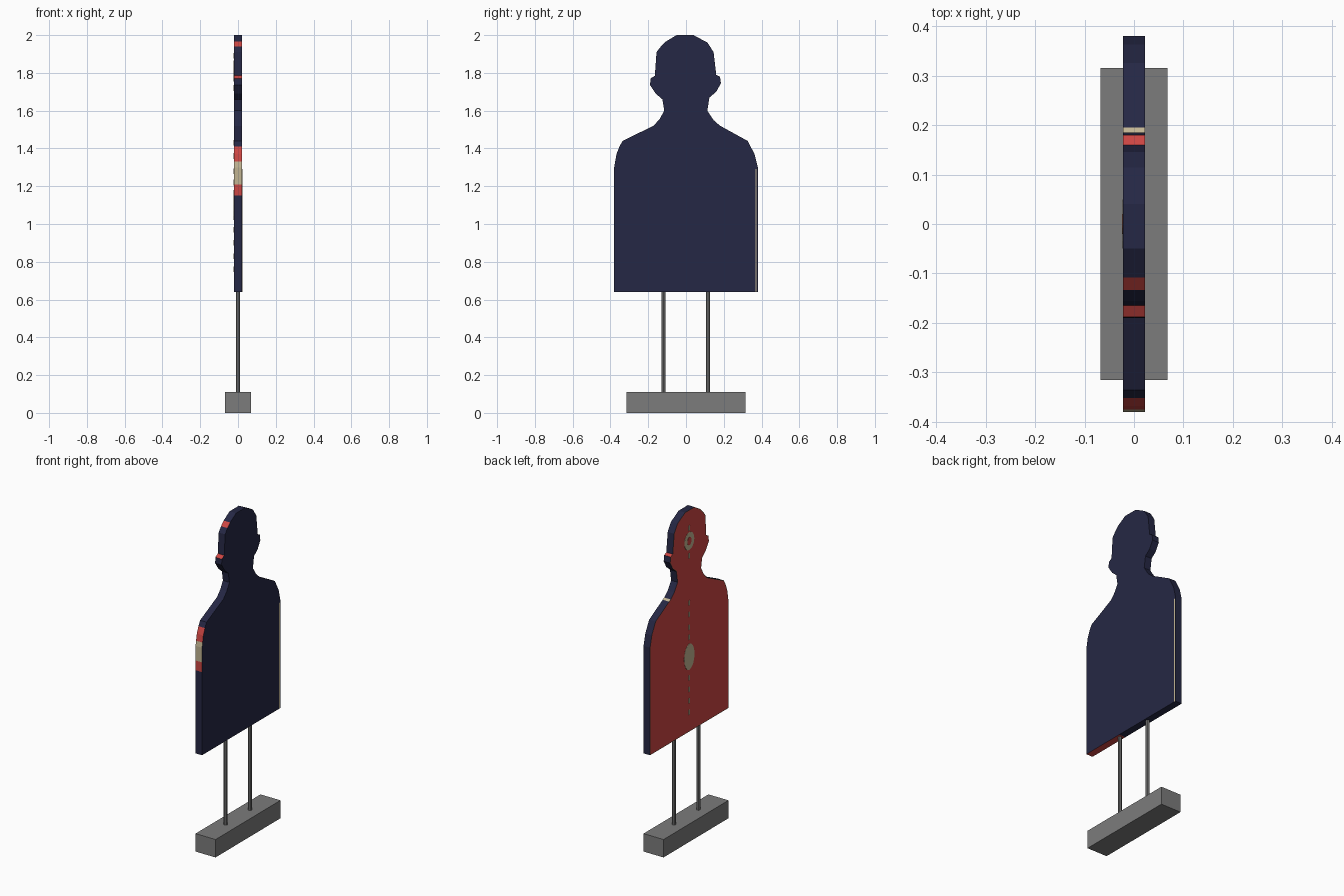
import bpy, bmesh, math

if "Cube" in bpy.data.objects:
    bpy.data.objects.remove(bpy.data.objects["Cube"])


def material(name, rgb):
    m = bpy.data.materials.new(name)
    m.diffuse_color = (*rgb, 1)
    m.use_nodes = True
    m.node_tree.nodes["Principled BSDF"].inputs["Base Color"].default_value = m.diffuse_color
    return m


NAVY = material("navy", (0.0185, 0.0203, 0.058))
RED = material("red", (0.61, 0.061, 0.056))
BEIGE = material("beige", (0.54, 0.46, 0.29))
BROWN = material("worn_edge_brown", (0.30, 0.13, 0.08))
GREY = material("grey", (0.2, 0.2, 0.2))
T = 0.022  # half thickness of the board


def make(name, bm, *mats):
    me = bpy.data.meshes.new(name)
    bm.to_mesh(me)
    bm.free()
    for m in mats:
        me.materials.append(m)
    ob = bpy.data.objects.new(name, me)
    bpy.context.collection.objects.link(ob)
    return ob


def box(name, x, y, z, mat):
    bm = bmesh.new()
    bmesh.ops.create_cube(bm, size=1)
    for v in bm.verts:
        v.co = [r[0] + (c + 0.5) * (r[1] - r[0]) for c, r in zip(v.co, (x, y, z))]
    return make(name, bm, mat)


def disc(name, x, z, ry, rz, mat, n=16):
    # thin oval plate on the printed (-x) side
    bm = bmesh.new()
    vs = [bm.verts.new((x, ry * math.cos(i * math.tau / n), z + rz * math.sin(i * math.tau / n)))
          for i in range(n)]
    f = bm.faces.new(vs)
    r = bmesh.ops.extrude_face_region(bm, geom=[f])
    for v in r["geom"]:
        if isinstance(v, bmesh.types.BMVert):
            v.co.x = -T
    bmesh.ops.recalc_face_normals(bm, faces=bm.faces)
    return make(name, bm, mat)


# target board: person outline (y, z), from the top of the head round the +y side
outline = [
    (0.04, 2.0), (0.114, 1.96), (0.146, 1.91), (0.16, 1.79), (0.18, 1.78), (0.185, 1.745),
    (0.16, 1.70), (0.124, 1.67), (0.113, 1.60), (0.146, 1.55), (0.18, 1.52), (0.195, 1.512),
    (0.326, 1.44), (0.363, 1.37), (0.38, 1.30), (0.38, 0.64),
    (-0.10, 0.64), (-0.38, 0.64), (-0.38, 1.15), (-0.38, 1.21), (-0.38, 1.30), (-0.375, 1.33),
    (-0.368, 1.37), (-0.352, 1.41), (-0.336, 1.44), (-0.172, 1.52), (-0.14, 1.555),
    (-0.115, 1.60), (-0.125, 1.66), (-0.16, 1.69), (-0.19, 1.735), (-0.188, 1.77),
    (-0.165, 1.785), (-0.156, 1.91), (-0.133, 1.94), (-0.108, 1.965), (-0.05, 2.0)]
bm = bmesh.new()
face = bm.faces.new([bm.verts.new((-T, y, z)) for y, z in outline])
r = bmesh.ops.extrude_face_region(bm, geom=[face])
for v in r["geom"]:
    if isinstance(v, bmesh.types.BMVert):
        v.co.x = T
bmesh.ops.recalc_face_normals(bm, faces=bm.faces)
# colour the printed side and the stray patches round the rim
printed = None
for f in bm.faces:
    c = f.calc_center_median()
    if f.normal.x < -0.9:
        printed = f
        f.material_index = 1
    elif abs(f.normal.x) < 0.5:
        if c.y < -0.33 and 1.15 < c.z < 1.41:
            f.material_index = 2 if 1.21 < c.z < 1.33 else 1
        elif c.z < 0.65 and c.y < -0.1:
            f.material_index = 1
        elif c.y < -0.1 and 1.94 < c.z < 1.965:
            f.material_index = 1
        elif 0.18 < c.y < 0.195 and 1.51 < c.z < 1.52:
            f.material_index = 2
        elif 0.165 < abs(c.y) < 0.18 and 1.77 < c.z < 1.79:
            f.material_index = 1
rim = bmesh.ops.inset_region(bm, faces=[printed], thickness=0.004, use_even_offset=True)
for f in rim["faces"]:
    f.material_index = 3
make("target_board", bm, NAVY, RED, BEIGE, BROWN)

# printed scoring zones and centre dashes
disc("chest_zone", -T - 0.001, 1.10, 0.05, 0.08, BEIGE)
disc("head_zone", -T - 0.001, 1.81, 0.048, 0.055, BEIGE)
disc("head_zone_centre", -T - 0.002, 1.81, 0.02, 0.025, RED)
for i, z in enumerate((1.72, 1.89, 1.43, 1.36, 1.28, 1.22, 0.97, 0.90, 0.83, 0.76)):
    box(f"centre_dash_{i}", (-T - 0.001, -T), (-0.005, 0.005), (z - 0.015, z + 0.015), BEIGE)

# thin strip on the plain side
box("edge_strip", (T, T + 0.0005), (0.367, 0.374), (0.64, 1.29), BEIGE)

# posts and base
for side, y in (("front", -0.12), ("back", 0.117)):
    bm = bmesh.new()
    bmesh.ops.create_cone(bm, cap_ends=True, segments=8, radius1=0.011, radius2=0.011, depth=0.55)
    bmesh.ops.translate(bm, verts=bm.verts, vec=(0, y, 0.375))
    make(side + "_post", bm, GREY)
box("base_block", (-0.068, 0.068), (-0.315, 0.315), (0, 0.11), GREY)
